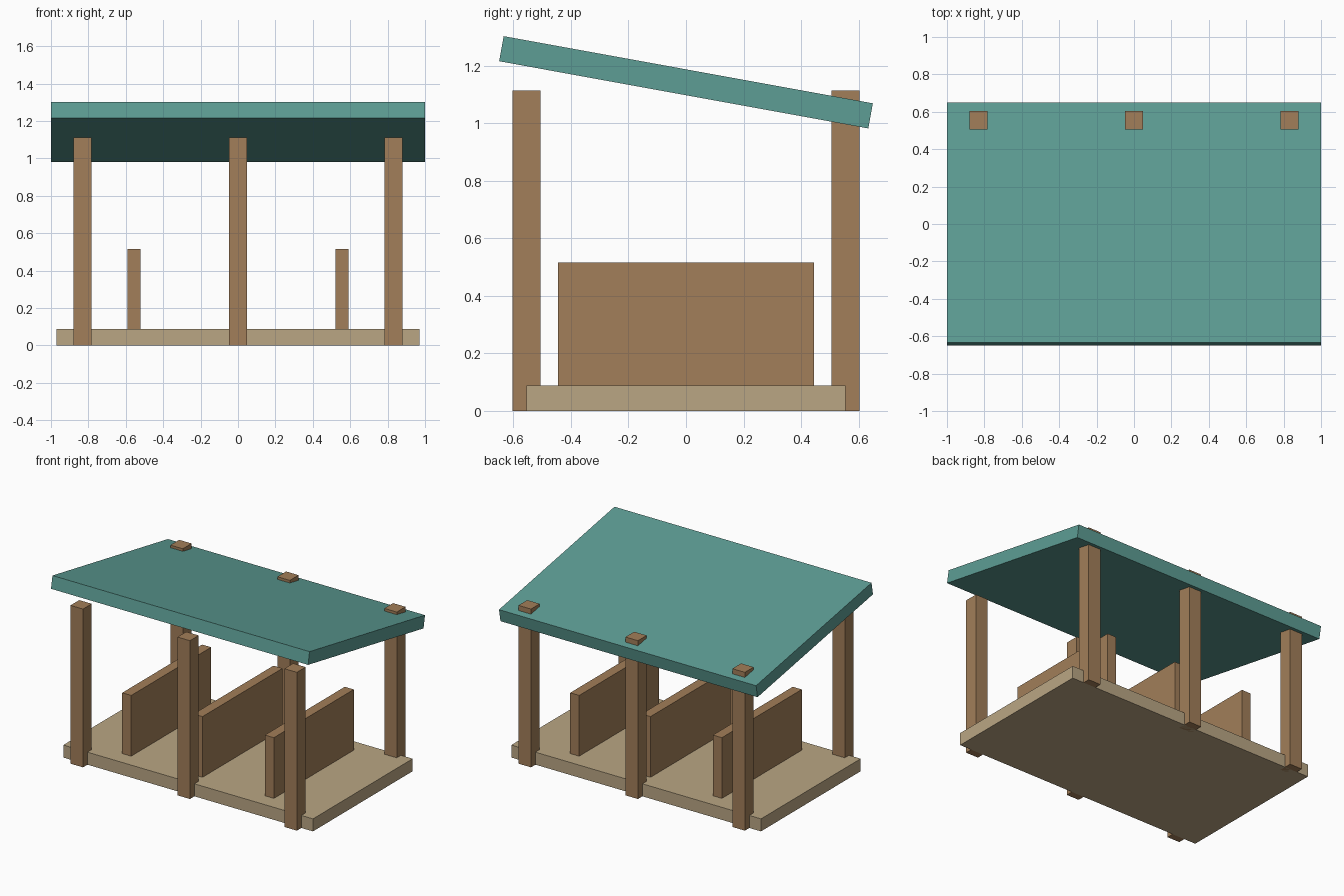
import bpy

if "Cube" in bpy.data.objects:
    bpy.data.objects.remove(bpy.data.objects["Cube"])


def material(name, rgb):
    m = bpy.data.materials.new(name)
    m.diffuse_color = (*rgb, 1)
    m.use_nodes = True
    m.node_tree.nodes["Principled BSDF"].inputs["Base Color"].default_value = m.diffuse_color
    return m


wood = material("brown_wood", (0.36, 0.21, 0.10))
pale = material("pale_wood", (0.49, 0.38, 0.23))
teal = material("teal_roof", (0.11, 0.34, 0.30))


def box(name, center, size, mat, tilt=0.0):
    bpy.ops.mesh.primitive_cube_add(size=1, location=center, rotation=(tilt, 0, 0))
    ob = bpy.context.object
    ob.name = name
    ob.scale = size
    ob.data.materials.append(mat)
    return ob


# Floor slab
box("floor", (0, 0, 0.044), (1.942, 1.108, 0.088), pale)

# Six upright posts, front and back rows
for side, y in (("front", -0.555), ("back", 0.555)):
    for label, x in (("left", -0.832), ("middle", 0), ("right", 0.832)):
        box(f"{side}_{label}_post", (x, y, 0.5565), (0.097, 0.097, 1.113), wood)

# Three low partitions standing on the floor
for label, x in (("left", -0.555), ("middle", 0), ("right", 0.555)):
    box(f"{label}_partition", (x, 0, 0.3015), (0.07, 0.888, 0.427), wood)

# Roof slab sloping down to the back
box("roof", (0, 0, 1.142), (2.0, 1.304, 0.0885), teal, tilt=-0.18)
